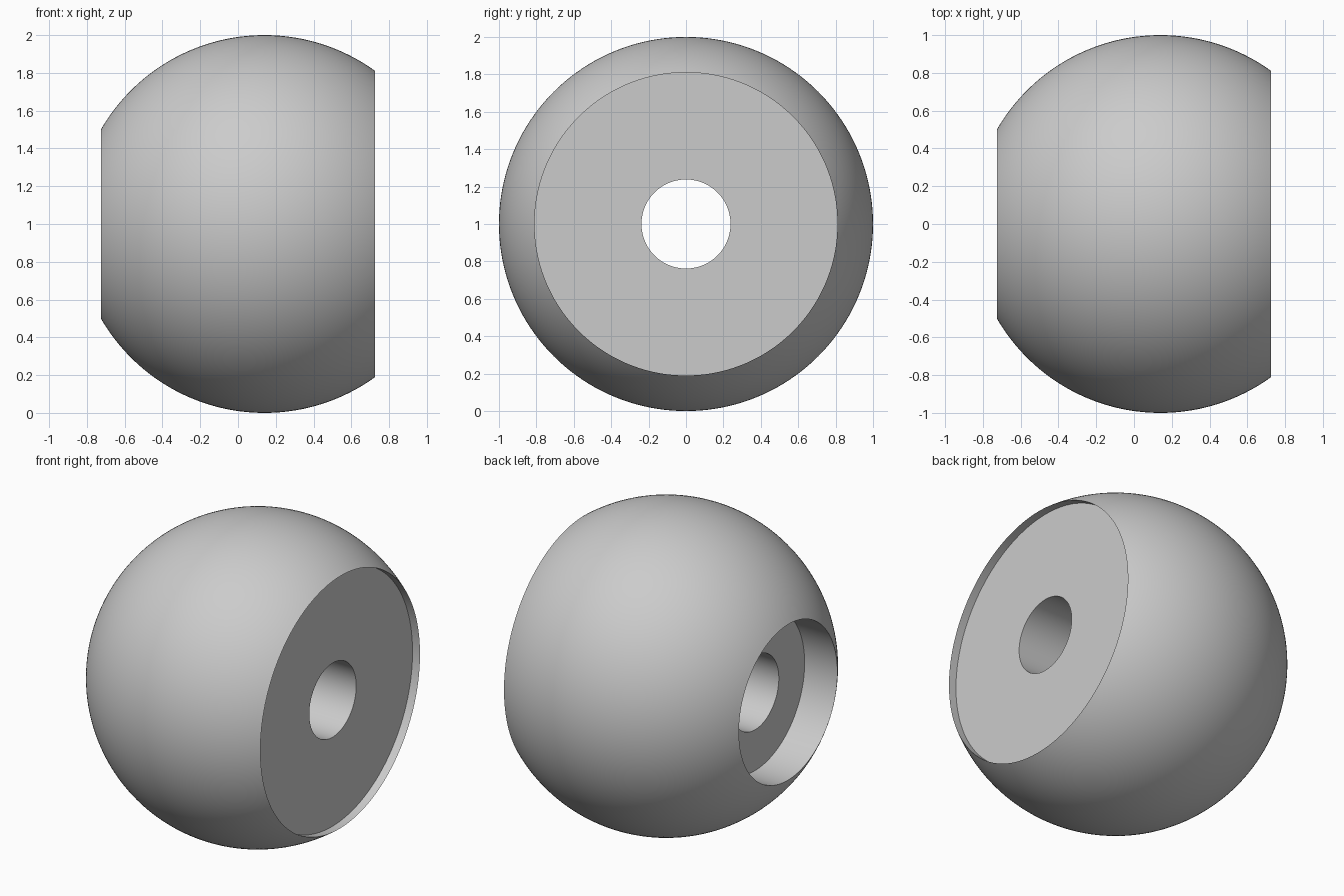
import bpy
import bmesh
from math import acos, asin, cos, pi, sin

cube = bpy.data.objects.get("Cube")
if cube:
    bpy.data.objects.remove(cube, do_unlink=True)

CENTRE_X = 0.14
BORE = 0.238
WIDE_RIM, WIDE_DEPTH = 0.81, 0.053
NARROW_RIM, NARROW_DEPTH = 0.5, 0.233
ARC_STEPS, TURN_STEPS = 64, 160

grey = bpy.data.materials.new("plain grey")
grey.use_nodes = True
colour = (0.6, 0.6, 0.6, 1)
grey.diffuse_color = colour
grey.node_tree.nodes["Principled BSDF"].inputs["Base Color"].default_value = colour

# Outer ball arc, from the wide rim round to the narrow rim
start, end = asin(WIDE_RIM), pi - asin(NARROW_RIM)
angles = [start + (end - start) * i / ARC_STEPS for i in range(ARC_STEPS + 1)]
profile = [(cos(a), sin(a)) for a in angles]

# Narrow counterbore, through bore and shallow wide recess
narrow_floor = cos(end) + NARROW_DEPTH
wide_floor = cos(start) - WIDE_DEPTH
profile += [(narrow_floor, NARROW_RIM), (narrow_floor, BORE),
            (wide_floor, BORE), (wide_floor, WIDE_RIM)]

# Turn the closed profile about the x axis
bm = bmesh.new()
verts = [bm.verts.new((x + CENTRE_X, 0, r)) for x, r in profile]
edges = [bm.edges.new((v, verts[i - 1])) for i, v in enumerate(verts)]
bmesh.ops.spin(bm, geom=verts + edges, cent=(0, 0, 0), axis=(1, 0, 0),
               angle=2 * pi, steps=TURN_STEPS, use_merge=True)
bmesh.ops.remove_doubles(bm, verts=bm.verts[:], dist=0.0001)
bmesh.ops.recalc_face_normals(bm, faces=bm.faces[:])

mesh = bpy.data.meshes.new("bored_ball")
bm.to_mesh(mesh)
bm.free()
mesh.materials.append(grey)
ball = bpy.data.objects.new("bored_ball", mesh)
ball.location.z = 1
bpy.context.collection.objects.link(ball)

# Smooth curves with crisp rims
bpy.ops.object.select_all(action="DESELECT")
ball.select_set(True)
bpy.context.view_layer.objects.active = ball
bpy.ops.object.shade_smooth_by_angle(angle=pi / 6)
